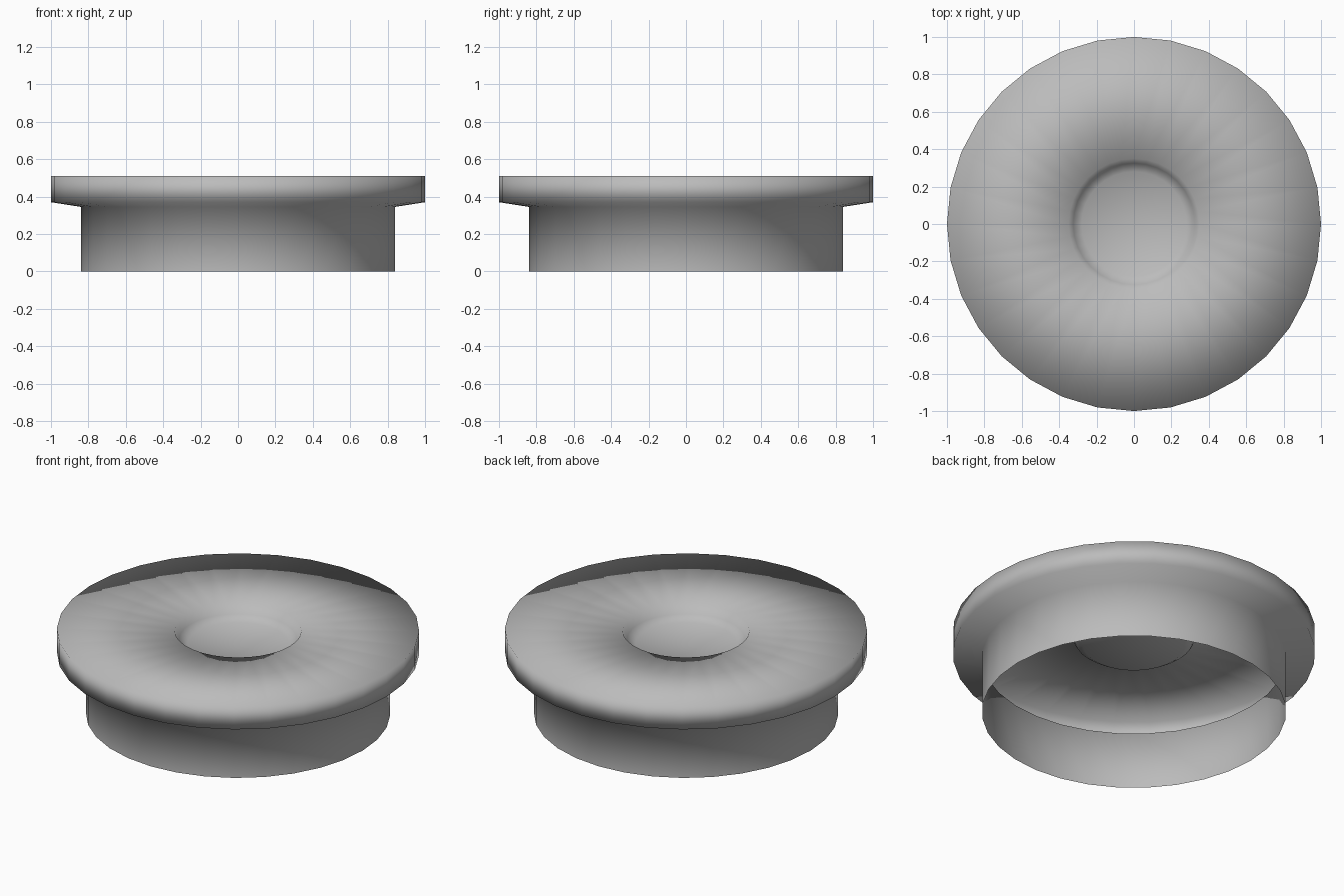
import bpy, bmesh, math
from mathutils import Vector

if "Cube" in bpy.data.objects:
    bpy.data.objects.remove(bpy.data.objects["Cube"])

SIDES = 32

# Half profile (radius, height): open skirt, flange, rim band, flat top, central recess
PROFILE = [
    (0.84, 0.0), (0.84, 0.345),
    (1.0, 0.37), (1.0, 0.51),
    (0.35, 0.505), (0.325, 0.455),
    (0.28, 0.425), (0.0, 0.41),
]


def lathe(name, profile, material):
    """Spin a half profile around z into a smooth thin shell."""
    bm = bmesh.new()
    verts = [bm.verts.new((r, 0, z)) for r, z in profile]
    edges = [bm.edges.new(pair) for pair in zip(verts, verts[1:])]
    bmesh.ops.spin(bm, geom=verts + edges, cent=(0, 0, 0), axis=(0, 0, 1),
                   angle=math.tau, steps=SIDES, use_duplicate=False)
    bmesh.ops.remove_doubles(bm, verts=bm.verts[:], dist=0.0005)
    bm.normal_update()
    # Make the rim band face outward
    band = max(bm.faces, key=lambda f: f.calc_center_median().xy.length)
    c = band.calc_center_median()
    if band.normal.dot(Vector((c.x, c.y, 0))) < 0:
        bmesh.ops.reverse_faces(bm, faces=bm.faces[:])
    for f in bm.faces:
        f.smooth = True
    mesh = bpy.data.meshes.new(name)
    bm.to_mesh(mesh)
    bm.free()
    mesh.materials.append(material)
    obj = bpy.data.objects.new(name, mesh)
    bpy.context.collection.objects.link(obj)
    return obj


grey = bpy.data.materials.new("light_grey")
grey.diffuse_color = (0.5, 0.5, 0.5, 1)
grey.use_nodes = True
grey.node_tree.nodes["Principled BSDF"].inputs["Base Color"].default_value = grey.diffuse_color

lathe("flanged_cap", PROFILE, grey)
